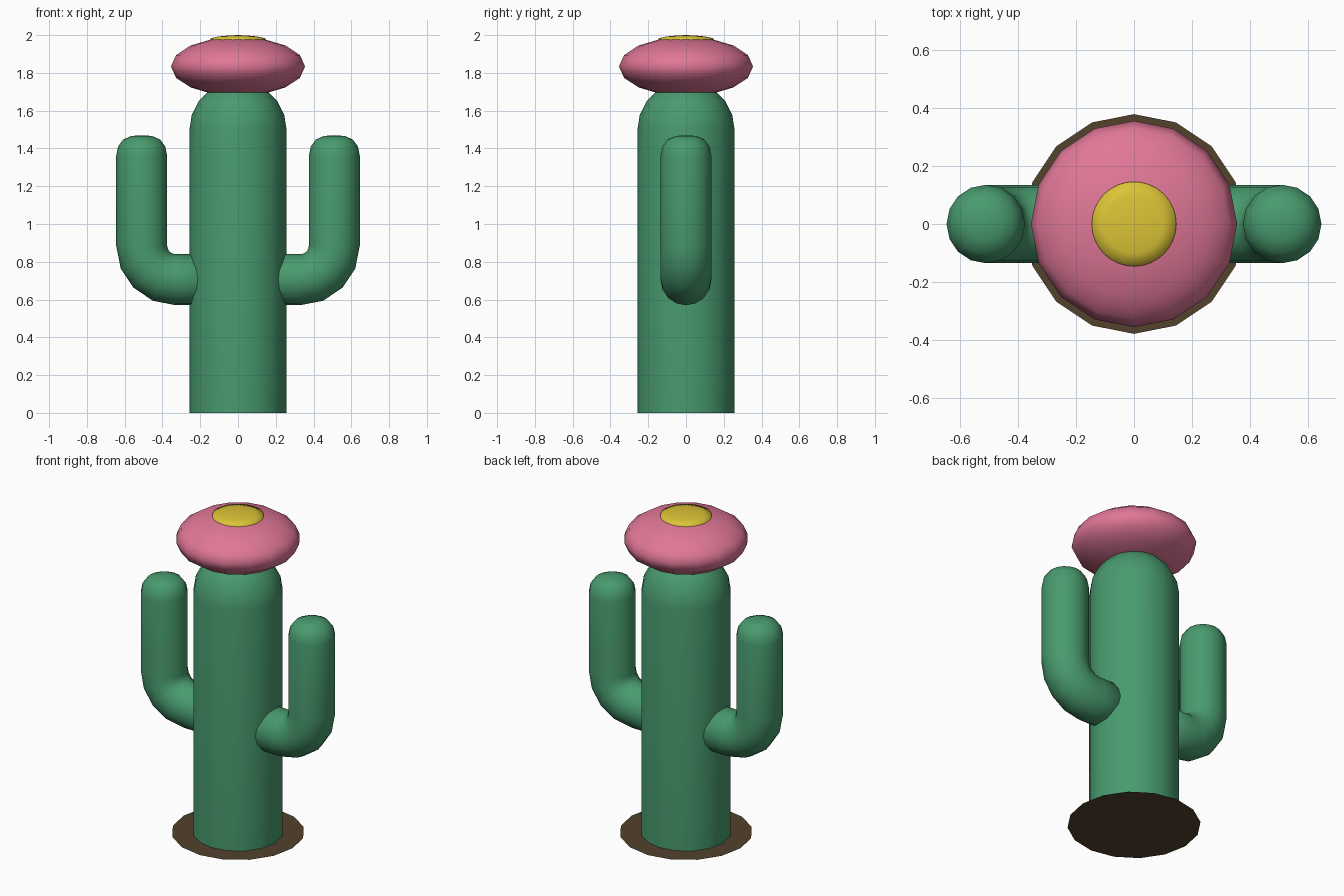
import bpy, bmesh
from math import sin, cos, pi
from mathutils import Vector

default = bpy.data.objects.get("Cube")
if default:
    bpy.data.objects.remove(default, do_unlink=True)

SIDES = 16


def material(name, colour):
    mat = bpy.data.materials.new(name)
    mat.use_nodes = True
    mat.diffuse_color = (*colour, 1)
    mat.node_tree.nodes["Principled BSDF"].inputs["Base Color"].default_value = (*colour, 1)
    return mat


green = material("cactus green", (0.065, 0.325, 0.155))
pink = material("flower pink", (0.75, 0.185, 0.31))
yellow = material("flower centre yellow", (0.71, 0.55, 0.037))
brown = material("soil brown", (0.084, 0.054, 0.027))


def tube(name, rings, mat, sides=SIDES, cap_start=False):
    """Skin rings of (centre, radius, tilt); tilt turns the ring axis from z towards x."""
    bm = bmesh.new()
    loops = []
    for centre, radius, tilt in rings:
        across = Vector((cos(tilt), 0, -sin(tilt)))
        if radius == 0:
            loops.append([bm.verts.new(centre)] * sides)
            continue
        loops.append([bm.verts.new(Vector(centre) + radius * (
            across * cos(2 * pi * i / sides) + Vector((0, sin(2 * pi * i / sides), 0))))
            for i in range(sides)])
    for low, high in zip(loops, loops[1:]):
        for i in range(sides):
            j = (i + 1) % sides
            corners = list(dict.fromkeys((low[i], low[j], high[j], high[i])))
            bm.faces.new(corners)
    if cap_start:
        bm.faces.new(loops[0][::-1])
    bmesh.ops.recalc_face_normals(bm, faces=bm.faces)
    for face in bm.faces:
        face.smooth = True
    mesh = bpy.data.meshes.new(name)
    bm.to_mesh(mesh)
    bm.free()
    mesh.materials.append(mat)
    obj = bpy.data.objects.new(name, mesh)
    bpy.context.collection.objects.link(obj)
    return obj


def lathe(name, profile, mat, sides=SIDES):
    return tube(name, [((0, 0, z), r, 0) for r, z in profile], mat, sides)


# Flat soil disc
bpy.ops.mesh.primitive_circle_add(vertices=SIDES, radius=0.378, fill_type='NGON')
soil = bpy.context.object
soil.name = "soil_disc"
soil.data.materials.append(brown)

# Trunk with a domed top
R, SHOULDER = 0.257, 1.5
dome = [(R * cos(i * pi / 10), SHOULDER + R * sin(i * pi / 10)) for i in range(5)]
lathe("trunk", [(R, 0)] + dome + [(0, SHOULDER + R)], green)

# Arms: out of the trunk, round the elbow, up to a blunt rounded tip
ARM, BEND, ELBOW_X, ELBOW_Z = 0.135, 0.18, 0.33, 0.885
for side, name in ((1, "left_arm"), (-1, "right_arm")):
    rings = [((side * 0.08, 0, ELBOW_Z - BEND), ARM, side * pi / 2)]
    for i in range(5):
        a = i * pi / 8
        rings.append(((side * (ELBOW_X + BEND * sin(a)), 0, ELBOW_Z - BEND * cos(a)),
                      ARM, side * (pi / 2 - a)))
    for r, z in ((ARM, 1.36), (0.125, 1.41), (0.098, 1.447), (0.055, 1.466), (0, 1.47)):
        rings.append(((side * (ELBOW_X + BEND), 0, z), r, 0))
    tube(name, rings, green, cap_start=True)

# Flower: a squashed ball with a shallow centre button
bpy.ops.mesh.primitive_uv_sphere_add(segments=SIDES, ring_count=8, radius=1, location=(0, 0, 1.834))
flower = bpy.context.object
flower.name = "flower"
flower.scale = (0.355, 0.355, 0.157)
flower.data.materials.append(pink)
bpy.ops.object.shade_smooth()

lathe("flower_centre", [(0.146, 1.972), (0.145, 1.983), (0.1, 1.993), (0.05, 1.998), (0, 2)],
      yellow, 32)
